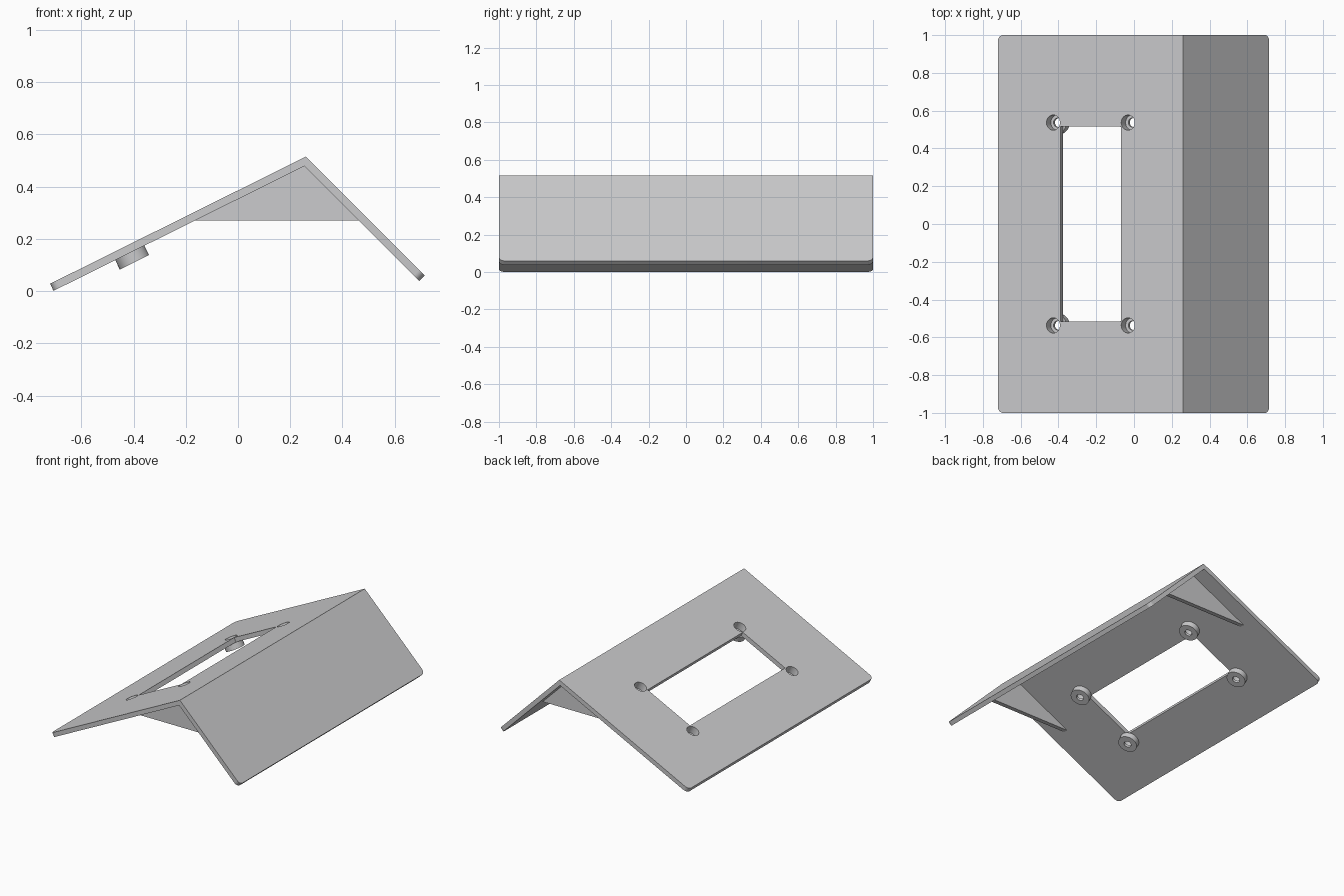
import bpy, bmesh, math
from mathutils import Matrix, Vector

if "Cube" in bpy.data.objects:
    bpy.data.objects.remove(bpy.data.objects["Cube"])

grey = bpy.data.materials.new("light_grey")
grey.diffuse_color = (0.6, 0.6, 0.61, 1)
grey.use_nodes = True
grey.node_tree.nodes["Principled BSDF"].inputs["Base Color"].default_value = grey.diffuse_color

T = 0.03                                   # sheet thickness
APEX = Vector((0.26, 0, 0.515))
A = math.atan2(0.487, 0.98)                # slope of the long panel
# Long panel frame: local x runs down the slope, local z is the outward normal
along = Vector((-math.cos(A), 0, -math.sin(A)))
normal = Vector((-math.sin(A), 0, math.cos(A)))
side = normal.cross(along)
FRAME = Matrix.Translation(APEX) @ Matrix((along, side, normal)).transposed().to_4x4()


def finish(name, bm, matrix=None, smooth=False):
    bmesh.ops.recalc_face_normals(bm, faces=bm.faces[:])
    if matrix is not None:
        bm.transform(matrix)
    for f in bm.faces:
        f.smooth = smooth
    mesh = bpy.data.meshes.new(name)
    bm.to_mesh(mesh)
    bm.free()
    mesh.materials.append(grey)
    ob = bpy.data.objects.new(name, mesh)
    bpy.context.collection.objects.link(ob)
    return ob


def prism(points, y0, y1):
    """Extrude an x/z outline between two y positions."""
    bm = bmesh.new()
    face = bm.faces.new([bm.verts.new((x, y0, z)) for x, z in points])
    new = bmesh.ops.extrude_face_region(bm, geom=[face])["geom"]
    bmesh.ops.translate(bm, vec=(0, y1 - y0, 0),
                        verts=[v for v in new if isinstance(v, bmesh.types.BMVert)])
    return bm


def shade(ob):
    bpy.ops.object.select_all(action='DESELECT')
    ob.select_set(True)
    bpy.context.view_layer.objects.active = ob
    bpy.ops.object.shade_smooth_by_angle(angle=math.radians(30))


# Folded sheet with rounded corners on both free edges
outline = [(0.26, 0.515), (-0.72, 0.028), (-0.7067, 0.001),
           (0.254, 0.4785), (0.694, 0.0385), (0.715, 0.06)]
bm = prism(outline, -1, 1)
bm.edges.ensure_lookup_table()
corners = []
for e in bm.edges:
    a, b = e.verts
    if abs(a.co.y - b.co.y) < 1e-5 and abs(e.calc_length() - T) < 0.003:
        if abs(a.co.x) > 0.5:
            corners.append(e)
bmesh.ops.bevel(bm, geom=corners, offset=0.03, segments=6, profile=0.5, affect='EDGES')
sheet = finish("folded_sheet", bm)


def cut(target, cutter):
    cutter.hide_render = True
    cutter.hide_viewport = True
    cutter.display_type = 'WIRE'
    mod = target.modifiers.new(cutter.name, 'BOOLEAN')
    mod.operation = 'DIFFERENCE'
    mod.solver = 'EXACT'
    mod.object = cutter


# Rectangular window in the long panel
S0, S1, WY = 0.3685, 0.726, 0.515
bm = bmesh.new()
bmesh.ops.create_cube(bm, size=1)
bmesh.ops.scale(bm, vec=(S1 - S0, 2 * WY, 0.12), verts=bm.verts[:])
bmesh.ops.translate(bm, vec=((S0 + S1) / 2, 0, -T / 2), verts=bm.verts[:])
window = finish("window_cutter", bm, FRAME)

# Screw bosses: stepped tubes under the panel, with matching holes through it
R_OUT, R_HEAD, R_SCREW, DEPTH, STEP = 0.0625, 0.04, 0.024, 0.07, 0.052
SEG = 40
ring = [(R_OUT, -T), (R_OUT, -DEPTH), (R_SCREW, -DEPTH),
        (R_SCREW, -STEP), (R_HEAD, -STEP), (R_HEAD, -T)]
holes = []
for row, s in (("upper", 0.326), ("lower", 0.768)):
    for end, y in (("front", 0.537), ("back", -0.537)):
        place = FRAME @ Matrix.Translation((s, y, 0))
        bm = bmesh.new()
        loops = []
        for i in range(SEG):
            t = 2 * math.pi * i / SEG
            loops.append([bm.verts.new((r * math.cos(t), r * math.sin(t), z)) for r, z in ring])
        n = len(ring)
        for i in range(SEG):
            p, q = loops[i], loops[(i + 1) % SEG]
            for j in range(n):
                k = (j + 1) % n
                bm.faces.new((p[j], q[j], q[k], p[k]))
        shade(finish(f"{row}_{end}_boss", bm, place, True))

        bm = bmesh.new()
        bmesh.ops.create_cone(bm, cap_ends=True, segments=SEG, radius1=R_HEAD,
                              radius2=R_HEAD, depth=0.12)
        bmesh.ops.translate(bm, vec=(0, 0, -T / 2), verts=bm.verts[:])
        holes.append(finish(f"{row}_{end}_hole_cutter", bm, place))

for c in [window] + holes:
    cut(sheet, c)

# Triangular gussets bracing the fold near both ends
triangle = [(-0.175, 0.27), (0.47, 0.27), (0.255, 0.487)]
finish("front_gusset", prism(triangle, -0.89, -0.86))
finish("back_gusset", prism(triangle, 0.86, 0.89))

shade(sheet)
